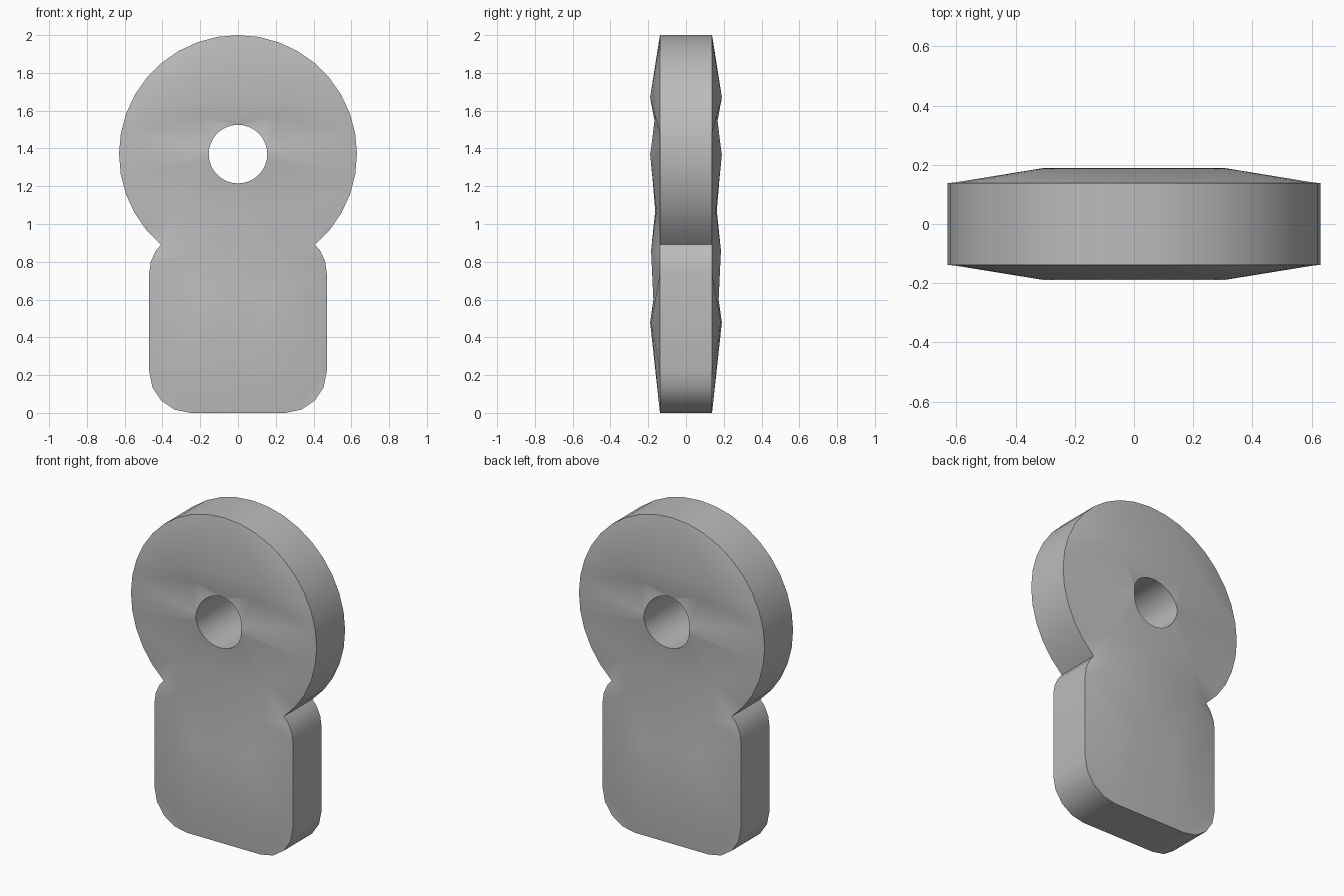
import bpy
import bmesh
from math import sin, cos, radians
from mathutils import Vector
from mathutils.geometry import delaunay_2d_cdt

cube = bpy.data.objects.get("Cube")
if cube:
    bpy.data.objects.remove(cube, do_unlink=True)

grey = bpy.data.materials.new("plain grey")
grey.use_nodes = True
grey.diffuse_color = (0.5, 0.5, 0.5, 1)
grey.node_tree.nodes["Principled BSDF"].inputs["Base Color"].default_value = (0.5, 0.5, 0.5, 1)

RIM = 0.138          # half thickness at the outer edge
HUB = 1.37           # height of the ring centre


def arc(cx, cz, r, start, end, steps):
    angles = [radians(start + (end - start) * i / steps) for i in range(steps + 1)]
    return [(cx + r * cos(a), cz + r * sin(a)) for a in angles]


# Outline: rounded block below, large disc above, mirrored left to right
half = (arc(0.25, 0.22, 0.22, -90, 0, 4)
        + arc(0.25, 0.74, 0.22, 0, 32, 2)
        + arc(0, HUB, 0.63, -49.6, 90, 14))
outline = half + [(-x, z) for x, z in reversed(half[:-1])]

# Round hole whose lip is highest at its sides
hole = arc(0, HUB, 0.155, 0, 350, 35)


def lip_height(z):
    rise = (z - HUB) / 0.155
    return 0.19 - (0.027 * rise if rise > 0 else -0.015 * rise)


points = [(x, z, RIM) for x, z in outline]
points += [(x, z, lip_height(z)) for x, z in hole]
n, m = len(outline), len(hole)
edges = [(i, (i + 1) % n) for i in range(n)]
edges += [(n + i, n + (i + 1) % m) for i in range(m)]

# Raised and sunken points of the faceted faces: x, z, height
relief = {
    "brow": (0.30, 1.67, 0.19),
    "dip": (0.20, 1.57, 0.164),
    "shoulder": (0.30, 1.07, 0.157),
    "corner": (0.28, 0.86, 0.185),
    "crease": (0.16, 0.58, 0.172),
    "ridge": (0.13, 0.48, 0.19),
    "ridge_end": (0.27, 0.48, 0.184),
}
index = {}
for name, (x, z, h) in relief.items():
    for side in (1, -1):
        index[name, side] = len(points)
        points.append((side * x, z, h))
points += [(0, 0.63, 0.168), (0, 1.07, 0.163)]
for side in (1, -1):
    edges.append((index["corner", side], index["crease", side]))
    edges.append((index["ridge", side], index["ridge_end", side]))
for name in ("brow", "ridge"):
    edges.append((index[name, 1], index[name, -1]))

# Triangulate one face, leaving the hole open
verts, _, faces, sources, _, _ = delaunay_2d_cdt(
    [Vector((x, z)) for x, z, h in points], edges, [], 1, 1e-5)
triangles = []
for face in faces:
    tri = [sources[v][0] for v in face]
    if not all(n <= i < n + m for i in tri):
        triangles.append(tri)

# Front and back faces, joined by the outer wall and the hole wall
bm = bmesh.new()
front = [bm.verts.new((x, -h, z)) for x, z, h in points]
back = [bm.verts.new((x, h, z)) for x, z, h in points]
for layer in (front, back):
    for tri in triangles:
        bm.faces.new([layer[i] for i in tri])
for a, b in edges[:n + m]:
    bm.faces.new((front[a], front[b], back[b], back[a]))
bmesh.ops.recalc_face_normals(bm, faces=bm.faces)

mesh = bpy.data.meshes.new("ring_topped_tag")
bm.to_mesh(mesh)
bm.free()
mesh.materials.append(grey)
tag = bpy.data.objects.new("ring_topped_tag", mesh)
bpy.context.collection.objects.link(tag)
bpy.ops.object.select_all(action="DESELECT")
tag.select_set(True)
bpy.context.view_layer.objects.active = tag
bpy.ops.object.shade_smooth_by_angle(angle=radians(30))
